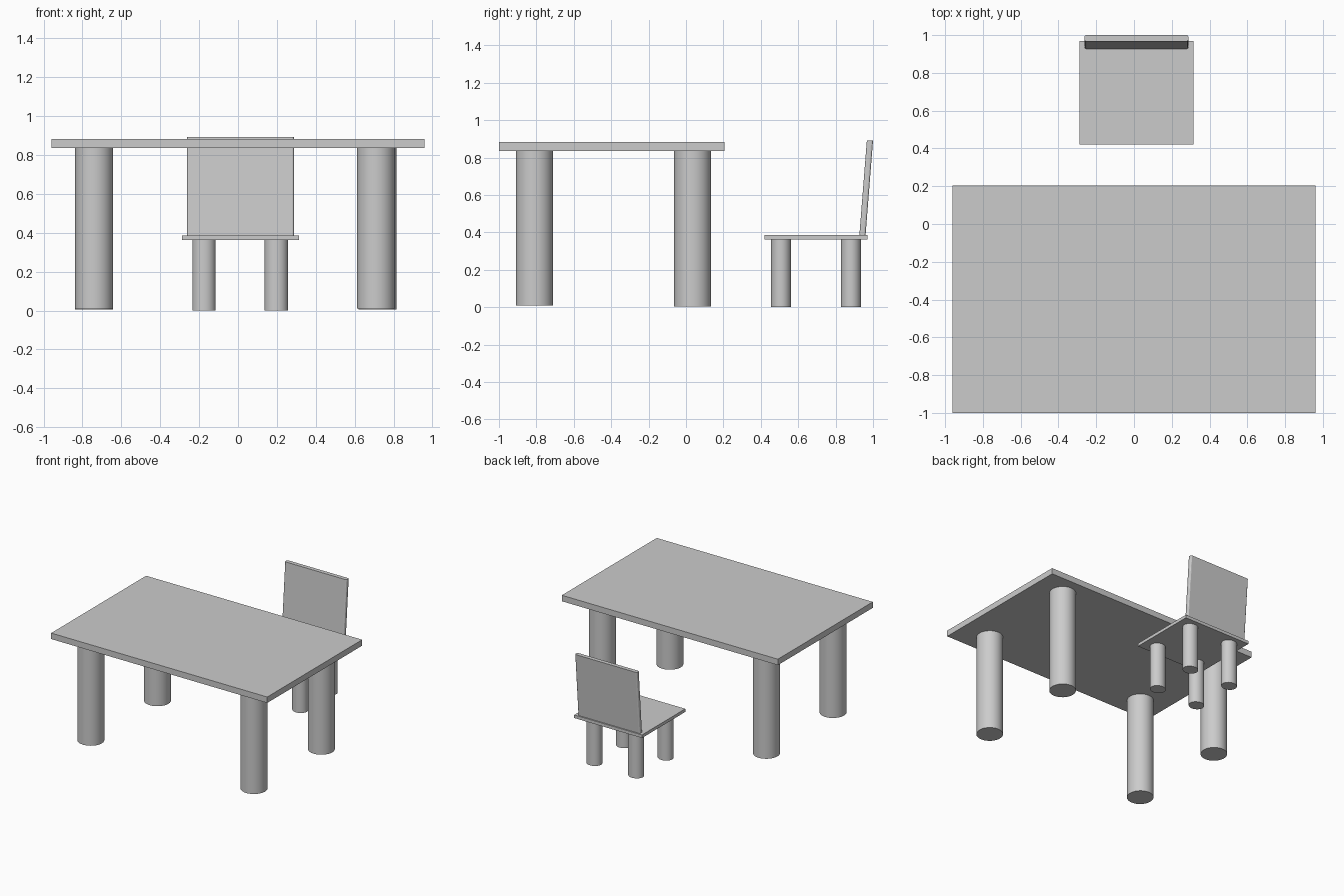
import bpy
import bmesh
from mathutils import Matrix, Vector

cube = bpy.data.objects.get("Cube")
if cube:
    bpy.data.objects.remove(cube, do_unlink=True)

grey = bpy.data.materials.new("plain grey")
grey.use_nodes = True
colour = (0.6, 0.6, 0.6, 1)
grey.diffuse_color = colour
grey.node_tree.nodes["Principled BSDF"].inputs["Base Color"].default_value = colour


def finish(name, bm):
    bmesh.ops.recalc_face_normals(bm, faces=bm.faces)
    mesh = bpy.data.meshes.new(name)
    bm.to_mesh(mesh)
    bm.free()
    mesh.materials.append(grey)
    obj = bpy.data.objects.new(name, mesh)
    bpy.context.collection.objects.link(obj)
    return obj


def slab(name, low, high, lean=0, bevel=0):
    """Box between two corners; lean shifts its top edge backwards."""
    low, high = Vector(low), Vector(high)
    bm = bmesh.new()
    bmesh.ops.create_cube(bm, size=1)
    for v in bm.verts:
        top = v.co.z > 0
        v.co = (low + high) / 2 + v.co * (high - low)
        if top:
            v.co.y += lean
    if bevel:
        upright = [e for e in bm.edges
                   if abs(e.verts[0].co.z - e.verts[1].co.z) > 0.1]
        bmesh.ops.bevel(bm, geom=upright, offset=bevel, segments=3,
                        profile=0.5, affect='EDGES')
    return finish(name, bm)


def leg(name, x, y, rx, ry, bottom, top):
    """Upright round leg."""
    bm = bmesh.new()
    bmesh.ops.create_cone(
        bm, cap_ends=True, segments=32, radius1=1, radius2=1, depth=1,
        matrix=Matrix.Translation((x, y, (bottom + top) / 2))
        @ Matrix.Diagonal((rx, ry, top - bottom, 1)))
    obj = finish(name, bm)
    bpy.ops.object.select_all(action='DESELECT')
    obj.select_set(True)
    bpy.context.view_layer.objects.active = obj
    bpy.ops.object.shade_smooth_by_angle()


# Table
slab("table_top", (-0.96, -1, 0.835), (0.96, 0.205, 0.883))
for end, y, bottom, right_x in (("front", -0.81, 0.01, 0.71),
                                ("back", 0.035, 0.005, 0.717)):
    leg(f"table_leg_{end}_right", -0.74, y, 0.098, 0.099, bottom, 0.836)
    leg(f"table_leg_{end}_left", right_x, y, 0.098, 0.099, bottom, 0.836)

# Chair
slab("chair_seat", (-0.288, 0.42, 0.362), (0.314, 0.97, 0.387))
slab("chair_back", (-0.262, 0.927, 0.385), (0.288, 0.96, 0.892),
     lean=0.04, bevel=0.01)
for end, y in (("front", 0.508), ("back", 0.882)):
    for side, x in (("right", -0.175), ("left", 0.197)):
        leg(f"chair_leg_{end}_{side}", x, y, 0.06, 0.054, 0, 0.363)
